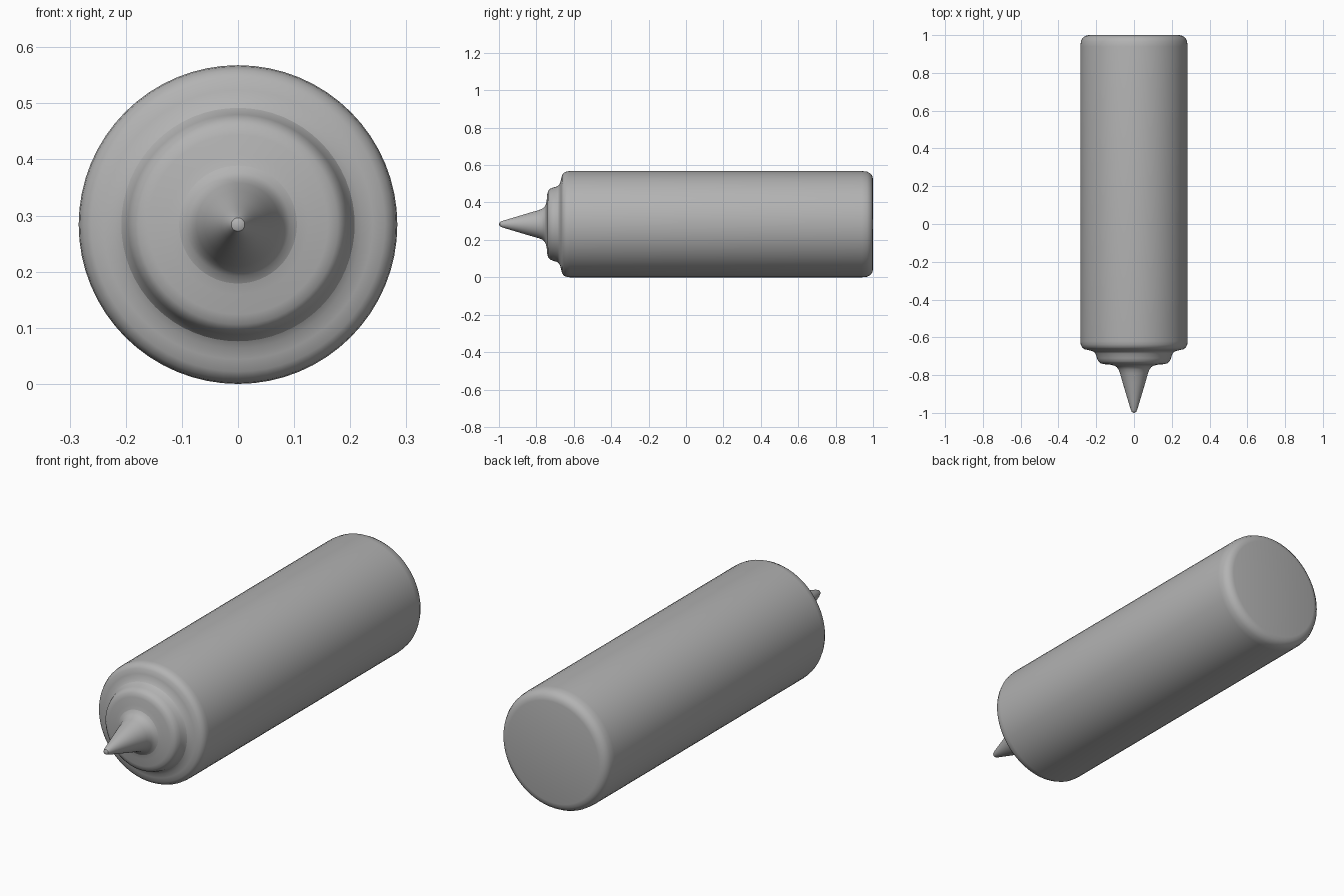
import bpy
import bmesh
import math

cube = bpy.data.objects.get("Cube")
if cube:
    bpy.data.objects.remove(cube, do_unlink=True)

RADIUS = 0.284      # body radius, also the height of the axis
SEGMENTS = 64

grey = bpy.data.materials.new("plain_grey")
grey.use_nodes = True
colour = (0.45, 0.45, 0.45, 1.0)
grey.diffuse_color = colour
grey.node_tree.nodes["Principled BSDF"].inputs["Base Color"].default_value = colour


def lathe(name, profile):
    """Spin (radius, y) points around the lengthwise axis."""
    bm = bmesh.new()
    verts = [bm.verts.new((r, y, 0)) for r, y in profile]
    edges = [bm.edges.new(pair) for pair in zip(verts, verts[1:])]
    bmesh.ops.spin(bm, geom=verts + edges, cent=(0, 0, 0), axis=(0, 1, 0),
                   angle=math.tau, steps=SEGMENTS, use_merge=False)
    bmesh.ops.remove_doubles(bm, verts=bm.verts, dist=0.0005)
    bmesh.ops.recalc_face_normals(bm, faces=bm.faces)
    # Open shells: make sure the normals point away from the axis
    if sum(f.normal.x * f.calc_center_median().x
           + f.normal.z * f.calc_center_median().z for f in bm.faces) < 0:
        bmesh.ops.reverse_faces(bm, faces=bm.faces)
    mesh = bpy.data.meshes.new(name)
    bm.to_mesh(mesh)
    bm.free()
    mesh.materials.append(grey)
    obj = bpy.data.objects.new(name, mesh)
    obj.location.z = RADIUS
    bpy.context.collection.objects.link(obj)
    bpy.ops.object.select_all(action='DESELECT')
    obj.select_set(True)
    bpy.context.view_layer.objects.active = obj
    bpy.ops.object.shade_smooth_by_angle(angle=math.radians(40))
    return obj


# Long cylinder with a rounded flat base and rounded shoulder
lathe("bottle_body", [
    (0, 1.0), (0.24, 1.0), (0.258, 0.996), (0.272, 0.985), (0.281, 0.968),
    (RADIUS, 0.94), (RADIUS, -0.62), (0.282, -0.638), (0.275, -0.653),
    (0.262, -0.663), (0.24, -0.668), (0.22, -0.673), (0.208, -0.681)])

# Stepped collar in front of the shoulder
lathe("collar", [
    (0.208, -0.681), (0.201, -0.692), (0.196, -0.71), (0.189, -0.727),
    (0.178, -0.737), (0.16, -0.742), (0.125, -0.745), (0.105, -0.75)])

# Tapered nozzle with a flared foot and a rounded tip
lathe("nozzle", [
    (0.105, -0.75), (0.092, -0.757), (0.082, -0.77), (0.074, -0.79),
    (0.06, -0.84), (0.045, -0.89), (0.03, -0.94), (0.018, -0.98),
    (0.012, -0.994), (0, -1.0)])
